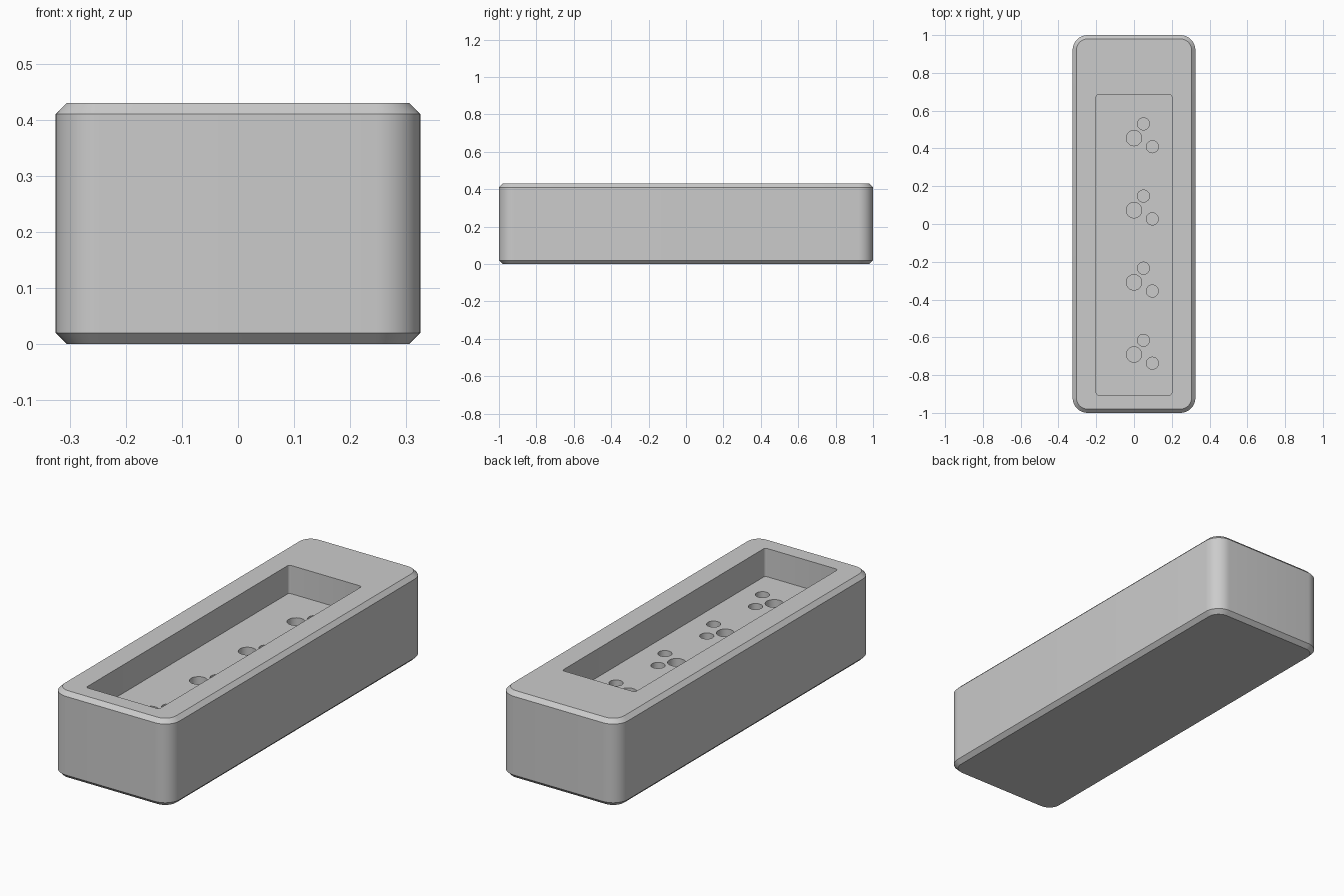
import bpy, bmesh, math

if "Cube" in bpy.data.objects:
    bpy.data.objects.remove(bpy.data.objects["Cube"])

HEIGHT, CHAMFER = 0.43, 0.02
FLOOR_Z, HOLE_Z = 0.29, 0.21


def rounded_rect(x0, x1, y0, y1, r, steps):
    """Counter-clockwise outline with arc corners."""
    pts = []
    for cx, cy, start in ((x1 - r, y1 - r, 0), (x0 + r, y1 - r, 90),
                          (x0 + r, y0 + r, 180), (x1 - r, y0 + r, 270)):
        for i in range(steps + 1):
            a = math.radians(start + 90 * i / steps)
            pts.append((cx + r * math.cos(a), cy + r * math.sin(a)))
    return pts


def circle(cx, cy, r, n=32):
    return [(cx + r * math.cos(math.tau * i / n),
             cy + r * math.sin(math.tau * i / n)) for i in range(n)]


def add_stack(bm, layers):
    """Closed solid skinned through (outline, z) layers, bottom to top."""
    rings = [[bm.verts.new((x, y, z)) for x, y in pts] for pts, z in layers]
    n = len(rings[0])
    for low, high in zip(rings, rings[1:]):
        for i in range(n):
            j = (i + 1) % n
            bm.faces.new((low[i], low[j], high[j], high[i]))
    bm.faces.new(rings[0][::-1])
    bm.faces.new(rings[-1])


def make_object(name, stacks):
    bm = bmesh.new()
    for layers in stacks:
        add_stack(bm, layers)
    mesh = bpy.data.meshes.new(name)
    bm.to_mesh(mesh)
    bm.free()
    obj = bpy.data.objects.new(name, mesh)
    bpy.context.collection.objects.link(obj)
    return obj


# Rounded block with chamfered top and bottom rims
def outline(inset):
    return rounded_rect(-0.325 + inset, 0.325 - inset, -1 + inset, 1 - inset,
                        0.08 - inset, 10)


body = make_object("case_body", [[
    (outline(CHAMFER), 0), (outline(0), CHAMFER),
    (outline(0), HEIGHT - CHAMFER), (outline(CHAMFER), HEIGHT)]])

# Recessed pocket
pocket = rounded_rect(-0.2, 0.2, -0.905, 0.685, 0.012, 4)
pocket_cutter = make_object("pocket_cutter", [[(pocket, FLOOR_Z), (pocket, 0.6)]])

# Four groups of one post hole and two pin holes
holes = []
for k in range(4):
    y = 0.455 - 0.382 * k
    for dx, dy, r in ((0, 0, 0.041), (0.05, 0.075, 0.032), (0.097, -0.046, 0.032)):
        c = circle(dx, y + dy, r)
        holes.append([(c, HOLE_Z), (c, 0.36)])
hole_cutter = make_object("hole_cutter", holes)

# Cut, then remove the helpers
bpy.context.view_layer.objects.active = body
body.select_set(True)
for cutter in (pocket_cutter, hole_cutter):
    cutter.hide_render = True
    mod = body.modifiers.new(cutter.name, 'BOOLEAN')
    mod.operation = 'DIFFERENCE'
    mod.solver = 'EXACT'
    mod.object = cutter
    bpy.ops.object.modifier_apply(modifier=mod.name)
    bpy.data.objects.remove(cutter)

# Single grey finish
grey = bpy.data.materials.new("plain_grey")
grey.diffuse_color = (0.6, 0.6, 0.6, 1)
grey.use_nodes = True
grey.node_tree.nodes["Principled BSDF"].inputs["Base Color"].default_value = grey.diffuse_color
body.data.materials.clear()
body.data.materials.append(grey)
bpy.ops.object.shade_smooth_by_angle(angle=math.radians(30))
